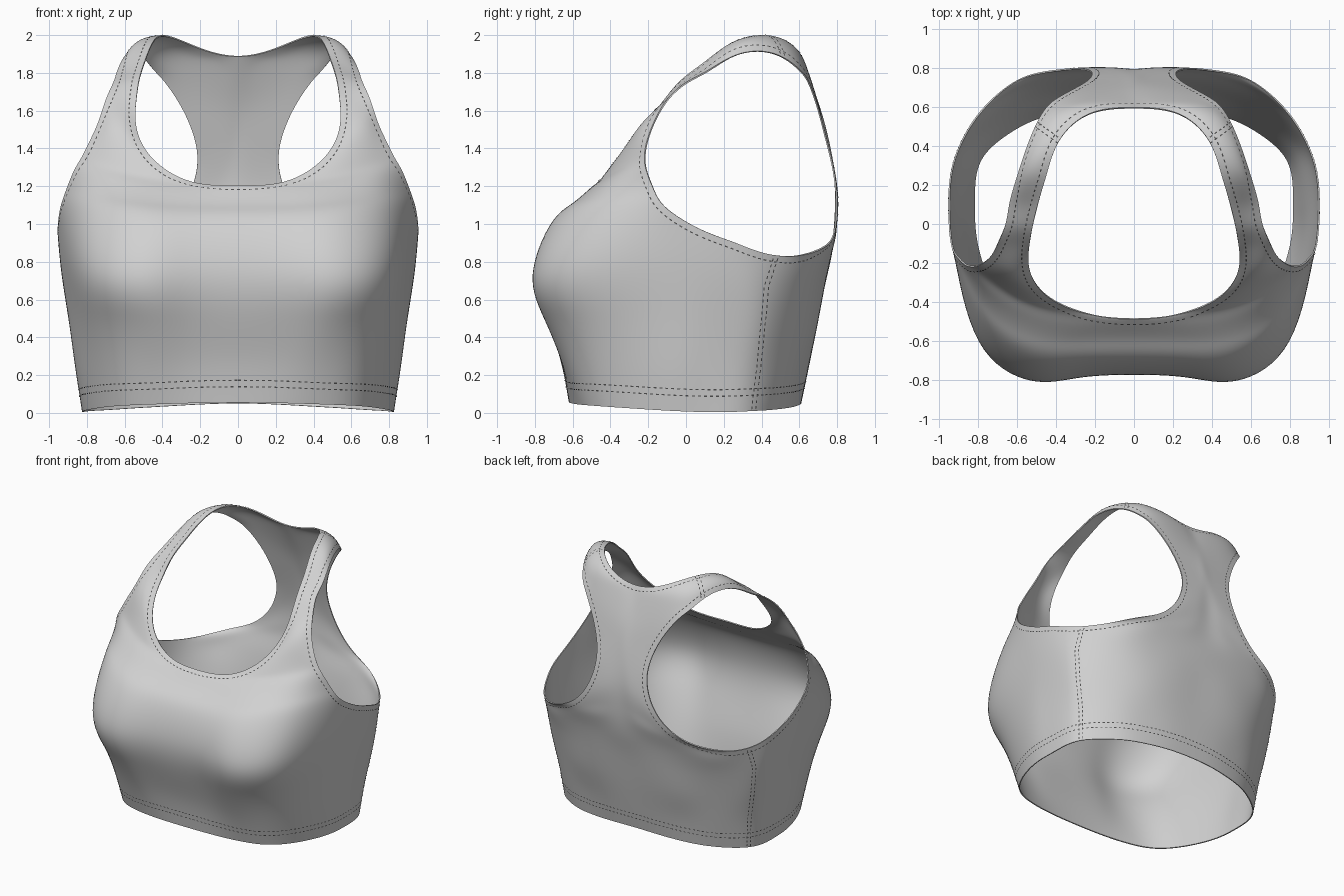
import bpy, bmesh, math
from mathutils import Vector
from mathutils.bvhtree import BVHTree

cube = bpy.data.objects.get("Cube")
if cube:
    bpy.data.objects.remove(cube, do_unlink=True)


def material(name, rgb):
    m = bpy.data.materials.new(name)
    m.use_nodes = True
    m.diffuse_color = (*rgb, 1)
    bsdf = next(n for n in m.node_tree.nodes if n.type == 'BSDF_PRINCIPLED')
    bsdf.inputs["Base Color"].default_value = (*rgb, 1)
    return m


def add_object(name, mesh, mat):
    ob = bpy.data.objects.new(name, mesh)
    bpy.context.collection.objects.link(ob)
    mesh.materials.clear()
    mesh.materials.append(mat)
    return ob


fabric = material("grey fabric", (.64, .64, .64))
thread = material("dark thread", (.08, .08, .08))

# Body rings of the left half, centre front to centre back
hem = [(0, -.62, .055), (.23, -.61, .052), (.45, -.57, .045), (.66, -.45, .035), (.8, -.15, .015),
       (.825, .08, .005), (.82, .24, .005), (.78, .35, .01), (.69, .44, .015), (.54, .53, .025),
       (.37, .58, .035), (.19, .605, .045), (0, .61, .05)]
ribs = [(0, -.665, .28), (.25, -.66, .27), (.46, -.64, .26), (.69, -.5, .25), (.84, -.15, .24),
        (.86, .08, .24), (.85, .25, .24), (.81, .37, .24), (.71, .48, .24), (.56, .57, .24),
        (.38, .62, .24), (.2, .645, .24), (0, .65, .24)]
under_bust = [(0, -.735, .5), (.27, -.735, .49), (.5, -.735, .49), (.75, -.55, .5), (.875, -.15, .5),
              (.895, .08, .48), (.885, .25, .46), (.85, .39, .45), (.74, .51, .44), (.58, .61, .44),
              (.4, .67, .44), (.2, .69, .44), (0, .69, .44)]
bust = [(0, -.775, .75), (.28, -.79, .74), (.53, -.805, .73), (.8, -.61, .75), (.915, -.15, .8),
        (.935, .08, .75), (.925, .25, .7), (.885, .4, .67), (.77, .545, .66), (.6, .655, .65),
        (.4, .71, .65), (.2, .73, .65), (0, .73, .65)]
underarm = [(0, -.705, 1), (.28, -.71, 1), (.53, -.695, 1.01), (.79, -.5, 1.04), (.942, -.1, 1.08),
            (.955, .08, .97), (.945, .25, .905), (.9, .4, .85), (.79, .58, .83), (.6, .7, .79),
            (.4, .745, .8), (.2, .76, .8), (0, .765, .8)]
rings = [hem, ribs, under_bust, bust, underarm]

# Rows from neck side to armhole side, running up the front
front_rows = [
    [(0, -.6, 1.1), (.27, -.605, 1.1), (.53, -.58, 1.12), (.76, -.43, 1.15), (.91, -.17, 1.18)],
    [(0, -.49, 1.205), (.22, -.515, 1.18), (.48, -.49, 1.2), (.72, -.37, 1.25), (.87, -.21, 1.28)],
    [(.25, -.46, 1.225), (.42, -.44, 1.25), (.58, -.39, 1.28), (.72, -.31, 1.315), (.83, -.22, 1.35)],
    [(.45, -.37, 1.345), (.63, -.315, 1.39), (.79, -.21, 1.43)],
    [(.535, -.24, 1.5), (.64, -.235, 1.53), (.74, -.17, 1.54)]]
# Over the shoulder
strap_rows = [
    [(.54, -.13, 1.64), (.7, -.1, 1.66)],
    [(.525, -.03, 1.76), (.66, 0, 1.75)],
    [(.495, .1, 1.86), (.64, .11, 1.81)],
    [(.45, .25, 1.965), (.54, .255, 1.95), (.6, .25, 1.89)],
    [(.39, .42, 2), (.485, .42, 1.975), (.55, .4, 1.915)],
    [(.28, .54, 1.965), (.4, .555, 1.935), (.5, .52, 1.88)],
    [(.15, .59, 1.915), (.3, .62, 1.87), (.45, .6, 1.82)]]
# Down the racer back
back_rows = [
    [(0, .6, 1.89), (.19, .65, 1.8), (.39, .65, 1.755)],
    [(0, .68, 1.7), (.15, .695, 1.66), (.3, .7, 1.62)],
    [(0, .73, 1.55), (.23, .745, 1.45)],
    [(0, .77, 1.38), (.22, .785, 1.28)],
    [(0, .795, 1.2), (.15, .805, 1.15), (.29, .802, 1.1)],
    [(0, .795, 1.05), (.2, .8, 1.01), (.42, .79, .965)],
    [(0, .785, .93), (.3, .785, .91), (.6, .74, .88)]]


def spread(row):
    """Resample a row to five points by a line or parabola."""
    p = [Vector(q) for q in row]
    if len(p) == 5:
        return p
    if len(p) == 2:
        p.insert(1, (p[0] + p[1]) / 2)
    a, b, c = p
    out = []
    for k in range(5):
        t = k / 4
        out.append(a * (1 - t) * (1 - 2 * t) + b * 4 * t * (1 - t) + c * t * (2 * t - 1))
    return out


def skin(bm, rows):
    for lo, hi in zip(rows, rows[1:]):
        for k in range(len(lo) - 1):
            bm.faces.new((lo[k], lo[k + 1], hi[k + 1], hi[k]))


# Cage: body loft plus one strip from front to back, mirrored
bm = bmesh.new()
body = [[bm.verts.new(p) for p in ring] for ring in rings]
strip = [[bm.verts.new(p) for p in spread(r)] for r in front_rows + strap_rows + back_rows]
skin(bm, body)
skin(bm, [body[-1][:5]] + strip + [body[-1][:7:-1]])
copy = bmesh.ops.duplicate(bm, geom=bm.verts[:] + bm.edges[:] + bm.faces[:])["geom"]
for v in copy:
    if isinstance(v, bmesh.types.BMVert):
        v.co.x = -v.co.x
bmesh.ops.reverse_faces(bm, faces=[f for f in copy if isinstance(f, bmesh.types.BMFace)])
bmesh.ops.remove_doubles(bm, verts=bm.verts[:], dist=.0005)
for f in bm.faces:
    f.smooth = True
cage = bpy.data.meshes.new("top")
bm.to_mesh(cage)
bm.free()
top = add_object("cropped_top", cage, fabric)
sub = top.modifiers.new("smooth", 'SUBSURF')
sub.levels = sub.render_levels = 3


def evaluated():
    bpy.context.view_layer.update()
    return top.evaluated_get(bpy.context.evaluated_depsgraph_get())


# Push the cage out so that the smooth surface passes through the points
target = [v.co.copy() for v in cage.vertices]
for step in range(4):
    limit = [v.co.copy() for v in evaluated().data.vertices[:len(target)]]
    for v, t, s in zip(cage.vertices, target, limit):
        if (t - s).length < .2:
            v.co += t - s
    cage.update()

# Surface used to lay the stitching
bm = bmesh.new()
bm.from_mesh(evaluated().data)
bm.normal_update()
tree = BVHTree.FromBMesh(bm)
follow = {}
for e in bm.edges:
    if e.is_boundary:
        l = e.link_loops[0]
        follow[l.vert] = l.link_loop_next.vert
loops = []
while follow:
    v = next(iter(follow))
    loop = []
    while v in follow:
        loop.append(v)
        v = follow.pop(v)
    loops.append(loop)

stitches = bmesh.new()


def stitch(path, gap=.016, width=.003):
    """Lay flat dashes along a path on the surface."""
    pts, need = [], 0
    for a, b in zip(path, path[1:]):
        d = (b - a).length
        while need < d:
            pts.append(a.lerp(b, need / d))
            need += gap
        need -= d
    for a, b in zip(pts[::2], pts[1::2]):
        pa, na, _, _ = tree.find_nearest(a)
        pb, nb, _, _ = tree.find_nearest(b)
        side = na.cross(pb - pa).normalized() * width
        pa, pb = pa + na * .003, pb + nb * .003
        stitches.faces.new([stitches.verts.new(q) for q in (pa + side, pa - side, pb - side, pb + side)])


# Edge stitching: two lines on the hem, one on the neck and armholes
for loop in loops:
    is_hem = max(v.co.z for v in loop) < .2
    for inset in ((.085, .12) if is_hem else (.035,)):
        path = []
        for i, v in enumerate(loop):
            tangent = (loop[(i + 1) % len(loop)].co - loop[i - 1].co).normalized()
            path.append(v.co + v.normal.cross(tangent) * inset)
        stitch(path + path[:1])

# Side and shoulder seams, doubled
side_seam = [(.78, .36, .02), (.81, .39, .24), (.85, .41, .45), (.88, .43, .67), (.86, .48, .84)]
shoulder_seam = [(.39, .43, 2), (.46, .48, 1.96), (.51, .52, 1.885)]
for sx in (-1, 1):
    for seam in (side_seam, shoulder_seam):
        for shift in (-.016, .016):
            stitch([Vector((x * sx, y + shift, z)) for x, y, z in seam])
bm.free()
mesh = bpy.data.meshes.new("stitching")
stitches.to_mesh(mesh)
stitches.free()
add_object("stitching", mesh, thread)

# Thin cloth thickness, then bake so that the rim stays crisp
solid = top.modifiers.new("cloth", 'SOLIDIFY')
solid.thickness = .008
solid.offset = -1
baked = bpy.data.meshes.new_from_object(evaluated())
top.modifiers.clear()
top.data = baked
bpy.ops.object.select_all(action='DESELECT')
top.select_set(True)
bpy.context.view_layer.objects.active = top
bpy.ops.object.shade_smooth_by_angle(angle=math.radians(50))
